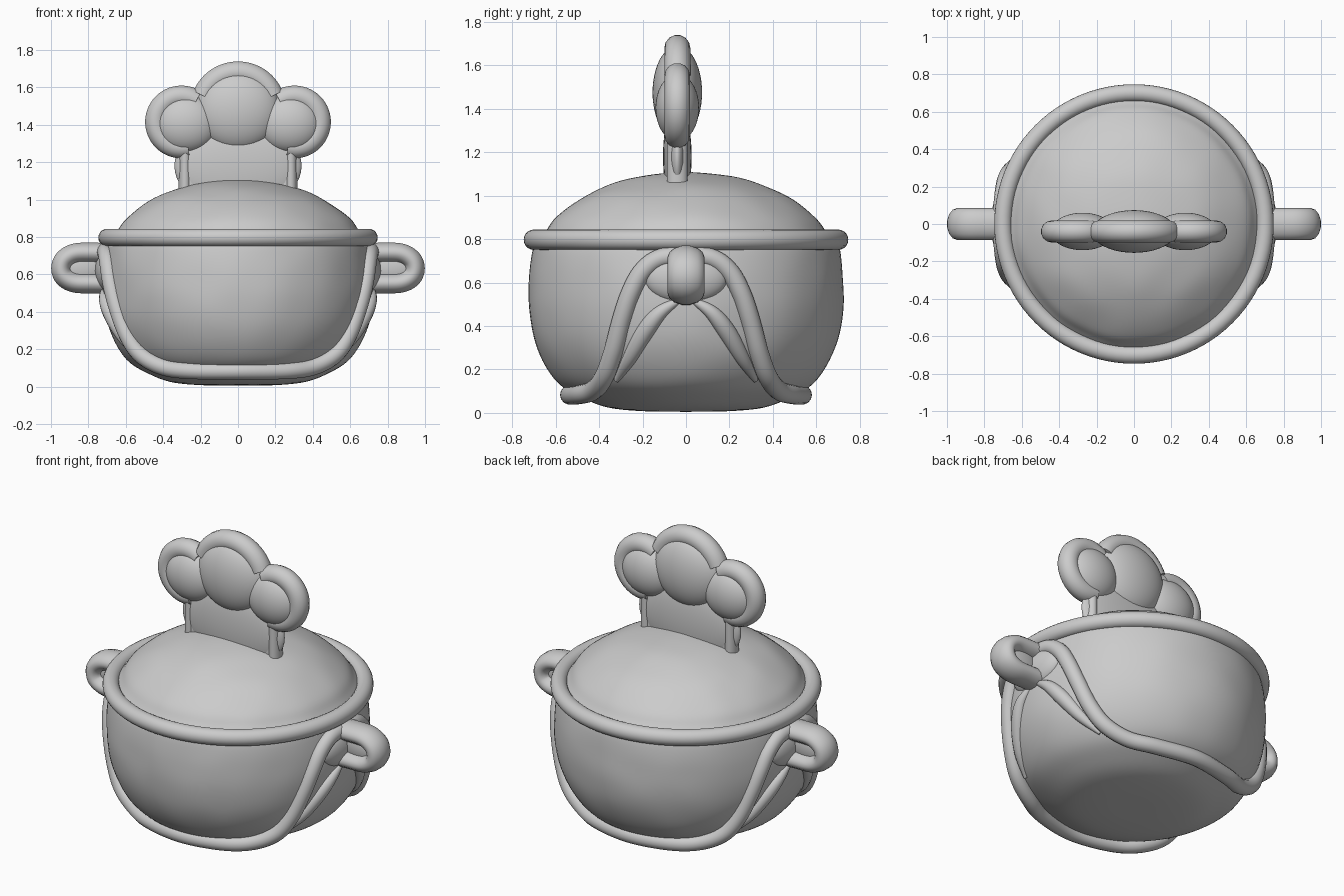
import bpy, bmesh, math
from mathutils import Vector, noise

if "Cube" in bpy.data.objects:
    bpy.data.objects.remove(bpy.data.objects["Cube"])


def smooth_path(pts, steps=8):
    """Catmull-Rom samples through a few control points."""
    p = [Vector(q) for q in pts]
    p = [2 * p[0] - p[1]] + p + [2 * p[-1] - p[-2]]
    out = []
    for i in range(1, len(p) - 2):
        a, b, c, d = p[i - 1:i + 3]
        for k in range(steps):
            t = k / steps
            out.append(0.5 * (2 * b + (c - a) * t + (2 * a - 5 * b + 4 * c - d) * t ** 2
                              + (3 * b - a - 3 * c + d) * t ** 3))
    return out + [p[-2]]


def shade(ob):
    for f in ob.data.polygons:
        f.use_smooth = True


def lathe(name, profile, seg=96, puff=0.006):
    """Revolve an (r, z) profile, with faint soft fabric dents."""
    prof = smooth_path([(r, 0, z) for r, z in profile], 5)
    bm = bmesh.new()
    rings = []
    for p in prof:
        r = max(p.x, 0.001)
        ring = []
        for i in range(seg):
            a = 2 * math.pi * i / seg
            v = Vector((r * math.cos(a), r * math.sin(a), p.z))
            d = puff * noise.noise(v * 5) * min(1, r * 3)
            ring.append(bm.verts.new(v + v.normalized() * d))
        rings.append(ring)
    for lo, hi in zip(rings, rings[1:]):
        for i in range(seg):
            j = (i + 1) % seg
            bm.faces.new((lo[i], lo[j], hi[j], hi[i]))
    bm.faces.new(rings[0][::-1] if prof[0].x < 0.01 else rings[-1])
    bmesh.ops.recalc_face_normals(bm, faces=bm.faces)
    me = bpy.data.meshes.new(name)
    bm.to_mesh(me)
    bm.free()
    ob = bpy.data.objects.new(name, me)
    bpy.context.collection.objects.link(ob)
    shade(ob)
    return ob


def tube(name, pts, radius, y_scale=1, y=0, steps=8, taper=False):
    """Round cord along a smooth path."""
    path = smooth_path(pts, steps)
    cu = bpy.data.curves.new(name, 'CURVE')
    cu.dimensions = '3D'
    cu.bevel_depth = radius
    cu.bevel_resolution = 5
    cu.use_fill_caps = True
    sp = cu.splines.new('POLY')
    sp.points.add(len(path) - 1)
    for i, (q, v) in enumerate(zip(sp.points, path)):
        q.co = (*v, 1)
        if taper:
            q.radius = 0.3 + 0.7 * math.sin(math.pi * i / (len(path) - 1))
    ob = bpy.data.objects.new(name, cu)
    bpy.context.collection.objects.link(ob)
    ob.scale.y, ob.location.y = y_scale, y
    bpy.ops.object.select_all(action='DESELECT')
    ob.select_set(True)
    bpy.context.view_layer.objects.active = ob
    bpy.ops.object.convert(target='MESH')
    shade(bpy.context.object)
    return bpy.context.object


def blob(name, loc, size):
    bpy.ops.mesh.primitive_uv_sphere_add(segments=48, ring_count=24, location=loc)
    ob = bpy.context.object
    ob.name, ob.scale = name, size
    shade(ob)
    return ob


def arc(cx, cz, r, a0, a1, n=14):
    return [(cx + r * math.cos(math.radians(a0 + (a1 - a0) * i / n)), 0,
             cz + r * math.sin(math.radians(a0 + (a1 - a0) * i / n))) for i in range(n + 1)]


# Pot body, lid and rim cord
lathe("pot_body", [(0, 0.005), (0.2, 0.008), (0.36, 0.025), (0.48, 0.07), (0.58, 0.13),
                   (0.65, 0.22), (0.70, 0.34), (0.724, 0.48), (0.724, 0.62), (0.71, 0.74),
                   (0.69, 0.80)])
lathe("lid", [(0.68, 0.79), (0.645, 0.835), (0.60, 0.895), (0.50, 0.975), (0.40, 1.03),
              (0.27, 1.075), (0.13, 1.10), (0, 1.11)])
bpy.ops.mesh.primitive_torus_add(major_segments=96, minor_segments=20, major_radius=0.70,
                                 minor_radius=0.047, location=(0, 0, 0.797))
bpy.context.object.name = "rim_cord"
shade(bpy.context.object)

# Seam cords on the front and back panels
half = [(0.25, 0.49, 0.085), (0.40, 0.425, 0.105), (0.52, 0.375, 0.17), (0.595, 0.335, 0.28),
        (0.65, 0.295, 0.43), (0.68, 0.255, 0.55), (0.695, 0.20, 0.65), (0.705, 0.12, 0.71),
        (0.715, 0, 0.725)]
for side, s in (("front", -1), ("back", 1)):
    right = [(x, s * y, z) for x, y, z in half]
    left = [(-x, y, z) for x, y, z in reversed(right)]
    tube("seam_cord_" + side, left + [(0, s * 0.535, 0.083)] + right, 0.045)

# Side handles with their soft roots
for side, s in (("right", 1), ("left", -1)):
    loop = [(0.66, 0, 0.712), (0.77, 0, 0.716), (0.87, 0, 0.712), (0.927, 0, 0.68),
            (0.945, 0, 0.632), (0.927, 0, 0.585), (0.87, 0, 0.556), (0.77, 0, 0.552),
            (0.66, 0, 0.55)]
    tube("handle_" + side, [(s * x, y, z) for x, y, z in loop], 0.055, 1.55)
    blob("handle_web_" + side, (s * 0.83, 0, 0.635), (0.13, 0.045, 0.09))
    blob("handle_root_" + side, (s * 0.69, 0, 0.62), (0.075, 0.19, 0.12))
    for t in (-1, 1):
        fold = [(0.72, 0.03, 0.52), (0.71, 0.12, 0.46), (0.67, 0.19, 0.37),
                (0.60, 0.26, 0.25), (0.51, 0.32, 0.15)]
        tube("gusset_fold_" + side, [(s * x, t * y, z) for x, y, z in fold], 0.042,
             taper=True)

# Hat-shaped lid knob: puffs, band and outline cord
HY = -0.04
blob("hat_puff_middle", (0, HY, 1.475), (0.225, 0.114, 0.215))
tube("hat_cord_middle", arc(0, 1.48, 0.2, 22, 158), 0.06, y=HY, steps=3)
blob("hat_band", (0, HY, 1.18), (0.34, 0.066, 0.24))
bpy.ops.mesh.primitive_cube_add(size=1, location=(0, HY, 1.20))
band = bpy.context.object
band.name, band.scale = "hat_band_core", (0.56, 0.075, 0.32)
for side, s in (("right", 1), ("left", -1)):
    blob("hat_puff_" + side, (s * 0.275, HY, 1.405), (0.17, 0.1, 0.155))
    cord = arc(0.302, 1.415, 0.137, -105, 125)
    tube("hat_cord_" + side, [(s * x, y, z) for x, y, z in cord], 0.059, y=HY, steps=3)
    tube("hat_band_cord_" + side, [(s * 0.283, 0, 1.04), (s * 0.283, 0, 1.15),
                                   (s * 0.283, 0, 1.27)], 0.034, 1.4, HY)
